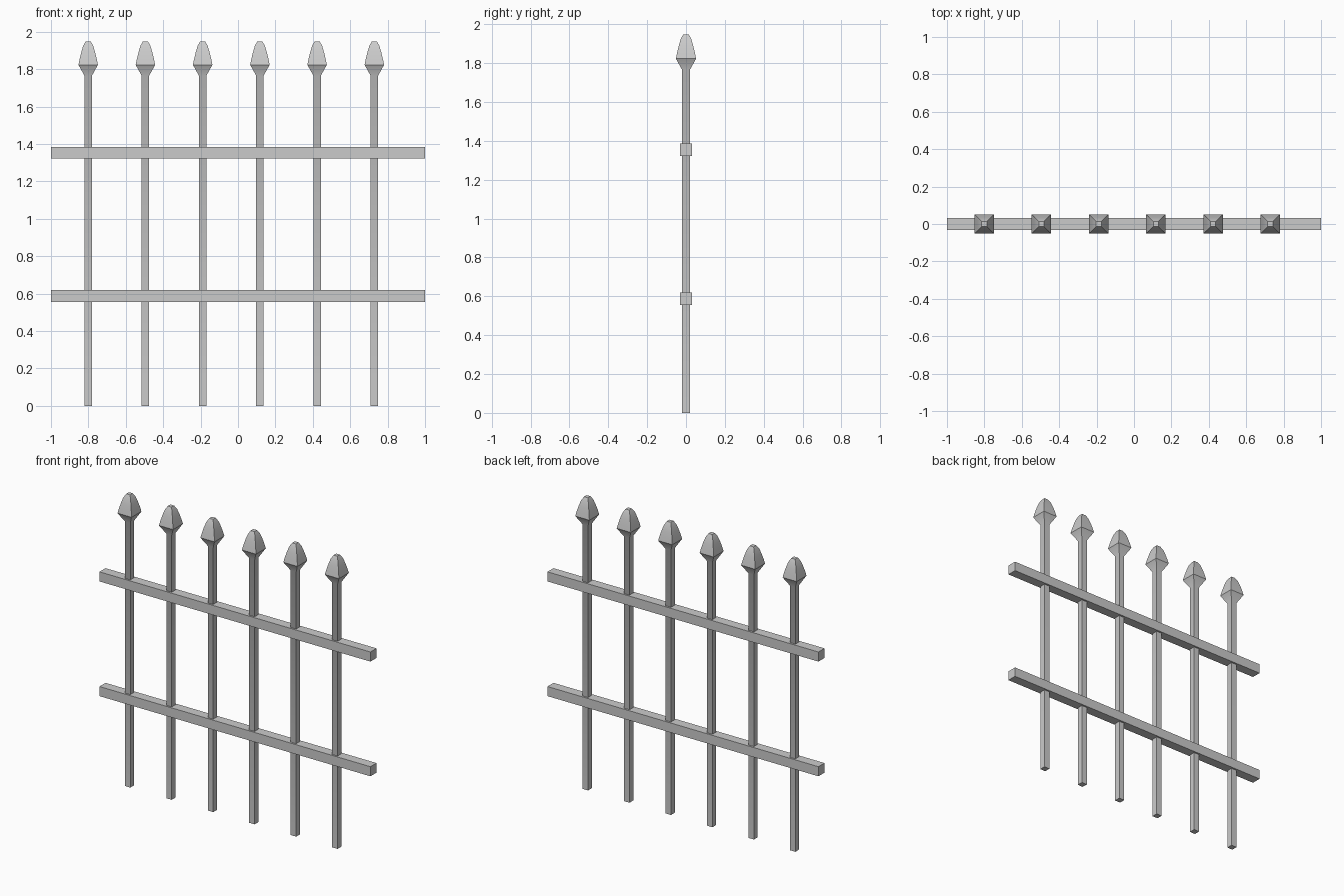
import bpy, bmesh, math

if "Cube" in bpy.data.objects:
    bpy.data.objects.remove(bpy.data.objects["Cube"])

def new_object(name, bm):
    bmesh.ops.recalc_face_normals(bm, faces=bm.faces)
    mesh = bpy.data.meshes.new(name)
    bm.to_mesh(mesh)
    bm.free()
    obj = bpy.data.objects.new(name, mesh)
    bpy.context.collection.objects.link(obj)
    return obj

def square_loft(name, x, profile):
    """Stack square rings given as (half width, height) and cap both ends."""
    bm = bmesh.new()
    rings = [[bm.verts.new((x + sx * r, sy * r, z))
              for sx, sy in ((-1, -1), (1, -1), (1, 1), (-1, 1))] for r, z in profile]
    for low, high in zip(rings, rings[1:]):
        for i in range(4):
            j = (i + 1) % 4
            bm.faces.new((low[i], low[j], high[j], high[i]))
    bm.faces.new(rings[0])
    bm.faces.new(rings[-1])
    return new_object(name, bm)

def box(name, size, center):
    bm = bmesh.new()
    bmesh.ops.create_cube(bm, size=1)
    bmesh.ops.scale(bm, vec=size, verts=bm.verts)
    bmesh.ops.translate(bm, vec=center, verts=bm.verts)
    return new_object(name, bm)

# Horizontal rails
box("lower_rail", (2, 0.064, 0.064), (0, 0, 0.588))
box("upper_rail", (2, 0.064, 0.064), (0, 0, 1.353))

# Upright bars with flared spearhead tips
SPEAR = [(0.02, 0), (0.02, 1.765), (0.052, 1.823), (0.046, 1.853),
         (0.037, 1.89), (0.027, 1.924), (0.014, 1.948)]
for i in range(6):
    picket = square_loft(f"picket_{i + 1}", -0.801 + i * 0.306, SPEAR)
    bpy.ops.object.select_all(action='DESELECT')
    picket.select_set(True)
    bpy.context.view_layer.objects.active = picket
    bpy.ops.object.shade_smooth_by_angle(angle=math.radians(30))
